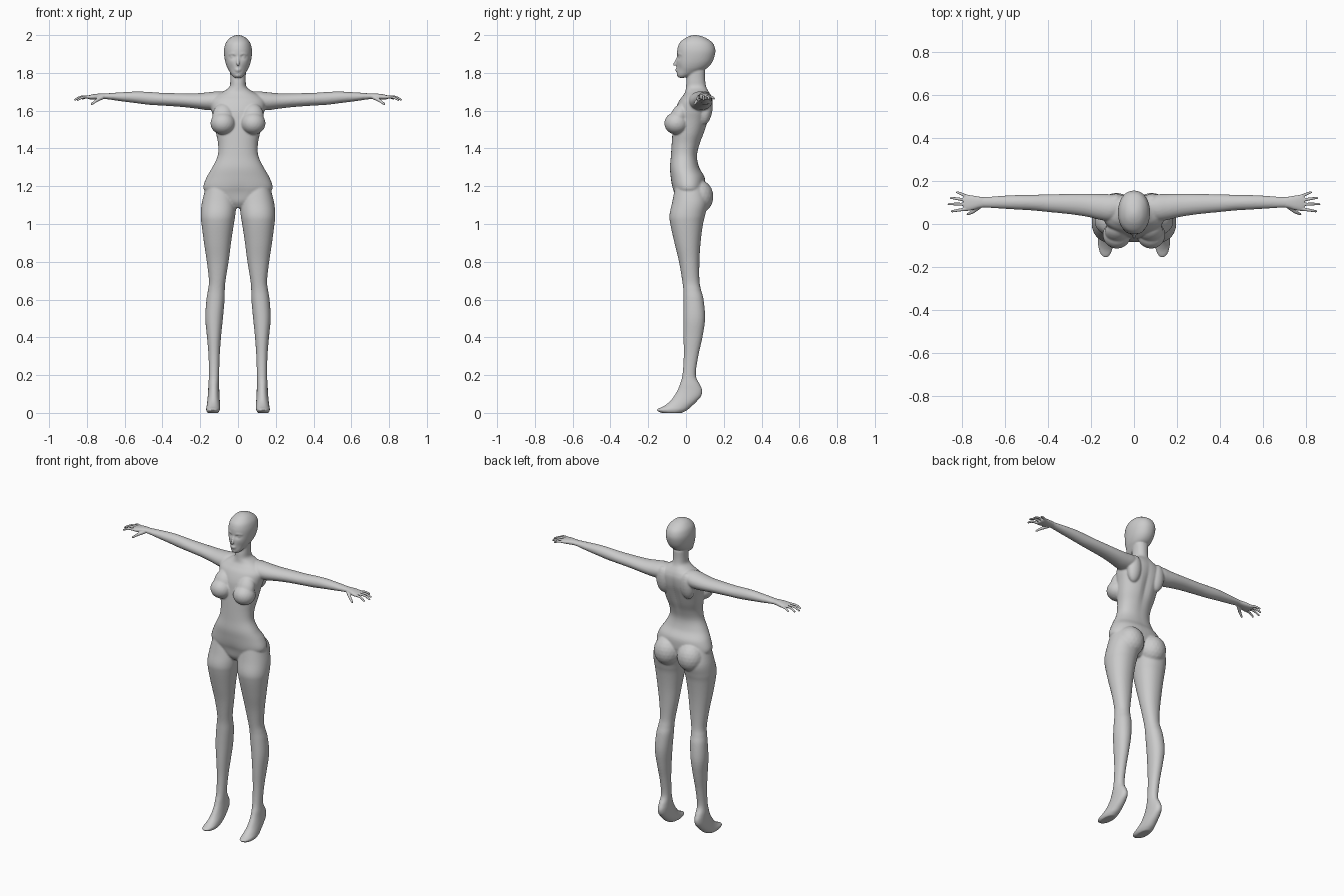
import bpy, bmesh, math
from mathutils import Vector, Matrix


def spline(rows, steps=5):
    """Catmull-Rom interpolation of parameter rows."""
    out = []
    for i in range(len(rows) - 1):
        p0, p1 = rows[max(i - 1, 0)], rows[i]
        p2, p3 = rows[i + 1], rows[min(i + 2, len(rows) - 1)]
        for k in range(steps):
            t = k / steps
            out.append([0.5 * (2 * b + (c - a) * t + (2 * a - 5 * b + 4 * c - d) * t * t
                               + (3 * b - a - 3 * c + d) * t ** 3)
                        for a, b, c, d in zip(p0, p1, p2, p3)])
    return out + [list(rows[-1])]


def loft(bm, rows, axis='z', side=1, power=2.0, n=48):
    """Rows are (position, a min, a max, b min, b max) of oval sections."""
    rings = []
    for p, a0, a1, b0, b1 in spline(rows):
        ring = []
        for i in range(n):
            t = 2 * math.pi * i / n
            c, s = math.cos(t), math.sin(t)
            c = math.copysign(abs(c) ** (2 / power), c)
            s = math.copysign(abs(s) ** (2 / power), s)
            a = (a0 + a1) / 2 + (a1 - a0) / 2 * c
            b = (b0 + b1) / 2 + (b1 - b0) / 2 * s
            co = (a, b, p) if axis == 'z' else (p, a, b)
            ring.append(bm.verts.new((co[0] * side, co[1], co[2])))
        rings.append(ring)
    for r, q in zip(rings, rings[1:]):
        for i in range(n):
            j = (i + 1) % n
            bm.faces.new((r[i], r[j], q[j], q[i]))
    bm.faces.new(rings[0])
    bm.faces.new(rings[-1])


def blob(bm, co, radii, tilt=0.0, side=1):
    m = (Matrix.Translation((co[0] * side, co[1], co[2])) @ Matrix.Rotation(tilt, 4, 'X')
         @ Matrix.Diagonal((*radii, 1)))
    bmesh.ops.create_icosphere(bm, subdivisions=3, radius=1, matrix=m)


def stroke(bm, pts, r0, r1, side=1):
    """A rounded tapering limb made of overlapping balls."""
    path = spline(pts, 8)
    for i, co in enumerate(path):
        r = r0 + (r1 - r0) * i / (len(path) - 1)
        blob(bm, co, (r, r, r), side=side)


def push(bm, co, radii, dy):
    """Soft dent or swelling along y."""
    for v in bm.verts:
        d = sum(((v.co[k] - co[k]) / radii[k]) ** 2 for k in range(3))
        v.co.y += dy * math.exp(-d)


def finish(name, bm, voxel, smooth):
    bmesh.ops.recalc_face_normals(bm, faces=bm.faces)
    me = bpy.data.meshes.new(name)
    bm.to_mesh(me)
    bm.free()
    ob = bpy.data.objects.new(name, me)
    bpy.context.collection.objects.link(ob)
    rm = ob.modifiers.new("fuse", 'REMESH')
    rm.mode, rm.voxel_size, rm.use_smooth_shade = 'VOXEL', voxel, True
    sm = ob.modifiers.new("soften", 'SMOOTH')
    sm.factor, sm.iterations = 0.5, smooth
    return ob


body = bmesh.new()

# head, with eye sockets
head = [(1.774, .018, -.036, -.008), (1.787, .032, -.046, .03), (1.81, .047, -.049, .085),
        (1.83, .058, -.051, .118), (1.86, .068, -.050, .141), (1.90, .074, -.048, .154),
        (1.93, .073, -.045, .154), (1.96, .064, -.033, .140), (1.985, .043, -.003, .105),
        (1.997, .020, .025, .072), (2.0, .006, .042, .056)]
loft(body, [(z, -w, w, f, b) for z, w, f, b in head], power=2.15)
for s in (1, -1):
    push(body, (.028 * s, -.045, 1.885), (.016, .04, .011), .012)
    push(body, (.035 * s, -.04, 1.825), (.018, .04, .02), .005)

# torso and neck
torso = [(1.085, .035, -.03, .05), (1.12, .115, -.055, .085), (1.17, .172, -.068, .098),
         (1.20, .183, -.075, .102), (1.25, .165, -.081, .098), (1.30, .136, -.085, .070),
         (1.36, .108, -.080, .059), (1.42, .105, -.076, .073), (1.48, .116, -.072, .097),
         (1.55, .128, -.066, .121), (1.60, .140, -.058, .135), (1.65, .145, -.038, .139),
         (1.68, .118, -.016, .132), (1.70, .080, -.004, .122), (1.725, .046, .000, .108),
         (1.76, .041, .003, .102), (1.81, .042, .012, .102)]
loft(body, [(z, -w, w, f, b) for z, w, f, b in torso], power=2.2)
push(body, (0, .13, 1.50), (.022, .06, .14), -.012)
push(body, (0, -.08, 1.15), (.05, .04, .05), .006)

# nose, lips and chin
stroke(body, [(0, -.044, 1.885), (0, -.054, 1.862), (0, -.062, 1.844)], .005, .008)
blob(body, (0, -.047, 1.818), (.017, .010, .004))
blob(body, (0, -.046, 1.810), (.014, .010, .004))
blob(body, (0, -.037, 1.788), (.017, .012, .011))

leg = [(1.21, .03, .165, -.055, .09), (1.12, .010, .190, -.072, .115),
       (1.05, .014, .197, -.087, .102), (1.0, .022, .193, -.083, .09),
       (.9, .037, .180, -.061, .077), (.8, .050, .165, -.037, .071),
       (.7, .066, .154, -.020, .071), (.65, .070, .159, -.014, .080),
       (.6, .071, .167, -.013, .093), (.5, .080, .173, -.013, .101),
       (.4, .090, .164, -.013, .087), (.3, .097, .156, -.012, .065),
       (.2, .100, .154, -.019, .052), (.15, .100, .157, -.033, .074),
       (.12, .099, .158, -.045, .086), (.09, .098, .160, -.063, .081),
       (.06, .096, .163, -.086, .056), (.035, .095, .166, -.120, .030),
       (.016, .096, .169, -.157, .008), (0, .105, .162, -.13, -.02)]
arm = [(.06, .04, .125, 1.63, 1.700), (.11, .015, .138, 1.605, 1.702),
       (.16, .020, .140, 1.603, 1.697), (.22, .034, .141, 1.611, 1.692),
       (.30, .046, .140, 1.620, 1.692), (.40, .056, .138, 1.627, 1.694),
       (.47, .063, .136, 1.631, 1.699), (.54, .067, .135, 1.640, 1.701),
       (.62, .072, .131, 1.650, 1.697), (.69, .076, .126, 1.660, 1.692),
       (.72, .076, .126, 1.661, 1.691)]

for s in (1, -1):
    # legs with tiptoe feet
    loft(body, leg, side=s, power=2.15)
    # arms
    loft(body, arm, axis='x', side=s)
    # breasts
    blob(body, (.080, -.050, 1.533), (.066, .065, .060), side=s)
    blob(body, (.078, -.036, 1.570), (.058, .046, .075), tilt=-.45, side=s)
    # buttocks
    blob(body, (.082, .066, 1.145), (.082, .079, .090), side=s)
    # shoulder blades
    blob(body, (.085, .105, 1.61), (.045, .036, .085), tilt=-.12, side=s)
    # brows and eyes
    stroke(body, [(.012, -.042, 1.897), (.028, -.039, 1.902), (.046, -.026, 1.897)],
           .006, .005, side=s)
    blob(body, (.028, -.029, 1.885), (.013, .011, .008), side=s)

finish("body", body, .005, 5)

# hands: palm and spread fingers
palm = [(.69, .079, .123, 1.663, 1.690), (.72, .075, .127, 1.661, 1.691),
        (.75, .066, .132, 1.659, 1.689), (.78, .061, .135, 1.659, 1.684),
        (.795, .068, .130, 1.663, 1.680)]
fingers = [[(.78, .070, 1.672), (.82, .064, 1.671), (.848, .059, 1.657)],
           [(.78, .091, 1.673), (.83, .093, 1.673), (.863, .093, 1.658)],
           [(.78, .111, 1.672), (.82, .117, 1.673), (.852, .122, 1.660)],
           [(.77, .126, 1.671), (.80, .138, 1.672), (.824, .148, 1.664)],
           [(.72, .082, 1.670), (.75, .058, 1.653), (.775, .046, 1.634)]]
for s, name in ((1, "left_hand"), (-1, "right_hand")):
    hand = bmesh.new()
    loft(hand, palm, axis='x', side=s, power=2.3)
    for i, f in enumerate(fingers):
        stroke(hand, f, .0115 if i == 4 else .0085, .0055, side=s)
    finish(name, hand, .0028, 3)
